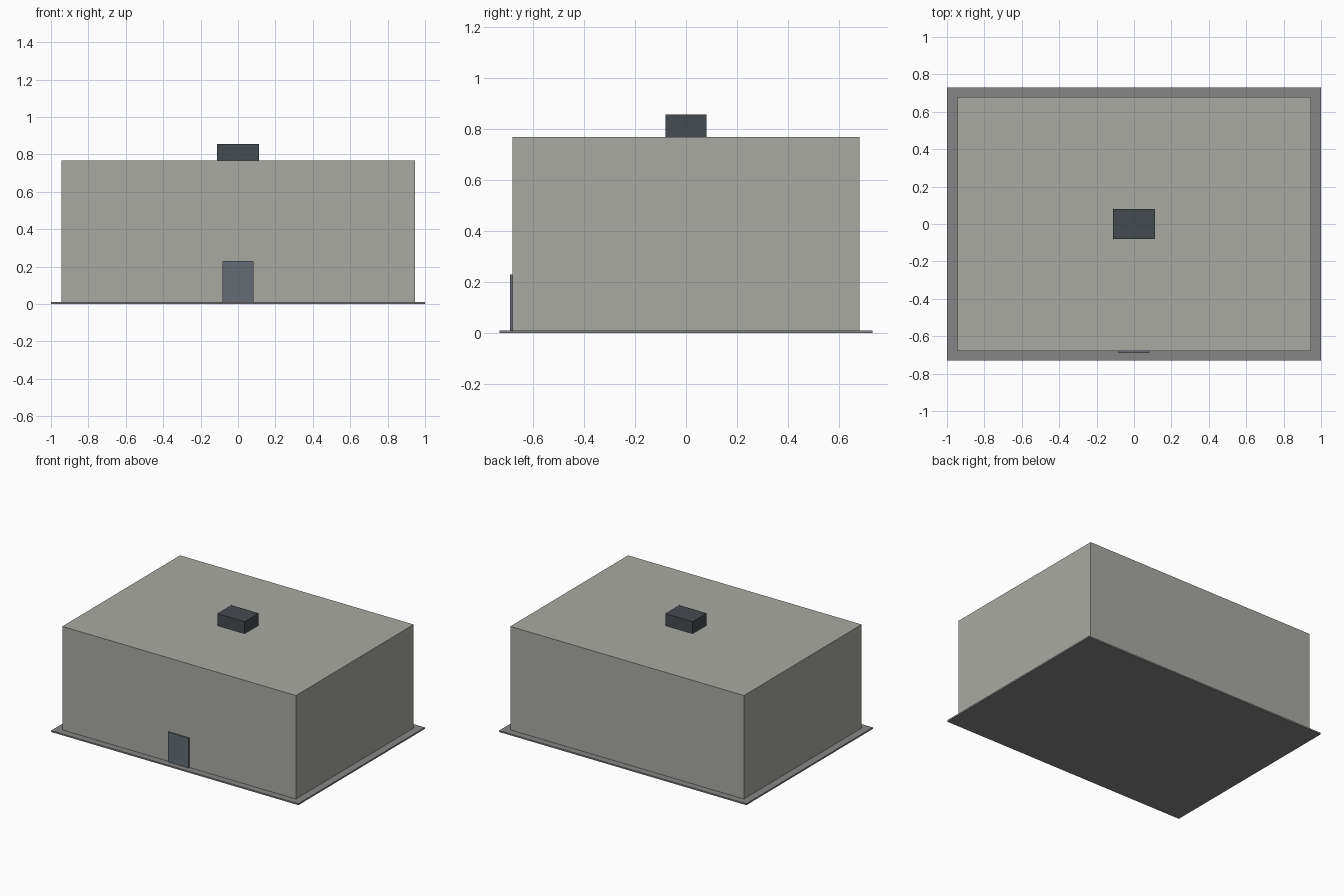
import bpy

if "Cube" in bpy.data.objects:
    bpy.data.objects.remove(bpy.data.objects["Cube"])


def material(name, color):
    mat = bpy.data.materials.new(name)
    mat.diffuse_color = (*color, 1.0)
    mat.use_nodes = True
    mat.node_tree.nodes["Principled BSDF"].inputs["Base Color"].default_value = mat.diffuse_color
    return mat


def box(name, x, y, z, mat):
    """Axis-aligned box from (min, max) ranges."""
    bpy.ops.mesh.primitive_cube_add(
        size=1, location=[(a + b) / 2 for a, b in (x, y, z)])
    obj = bpy.context.object
    obj.name = name
    obj.scale = [b - a for a, b in (x, y, z)]
    bpy.ops.object.transform_apply(location=False, rotation=False, scale=True)
    obj.data.materials.append(mat)
    return obj


wall_mat = material("wall_grey", (0.40, 0.40, 0.37))
slab_mat = material("slab_grey", (0.24, 0.24, 0.24))
dark_mat = material("roof_unit_dark", (0.06, 0.07, 0.08))
door_mat = material("door_slate", (0.13, 0.15, 0.17))

SLAB, ROOF = 0.011, 0.768

# Foundation slab
box("foundation_slab", (-1, 1), (-0.73, 0.73), (0, SLAB), slab_mat)
# Main building block
box("building_walls", (-0.945, 0.945), (-0.68, 0.68), (SLAB, ROOF), wall_mat)
# Rooftop ventilation unit
box("roof_vent", (-0.111, 0.111), (-0.081, 0.081), (ROOF, 0.856), dark_mat)
# Thin door panel on the front wall
box("front_door", (-0.084, 0.084), (-0.69, -0.68), (SLAB, 0.229), door_mat)
